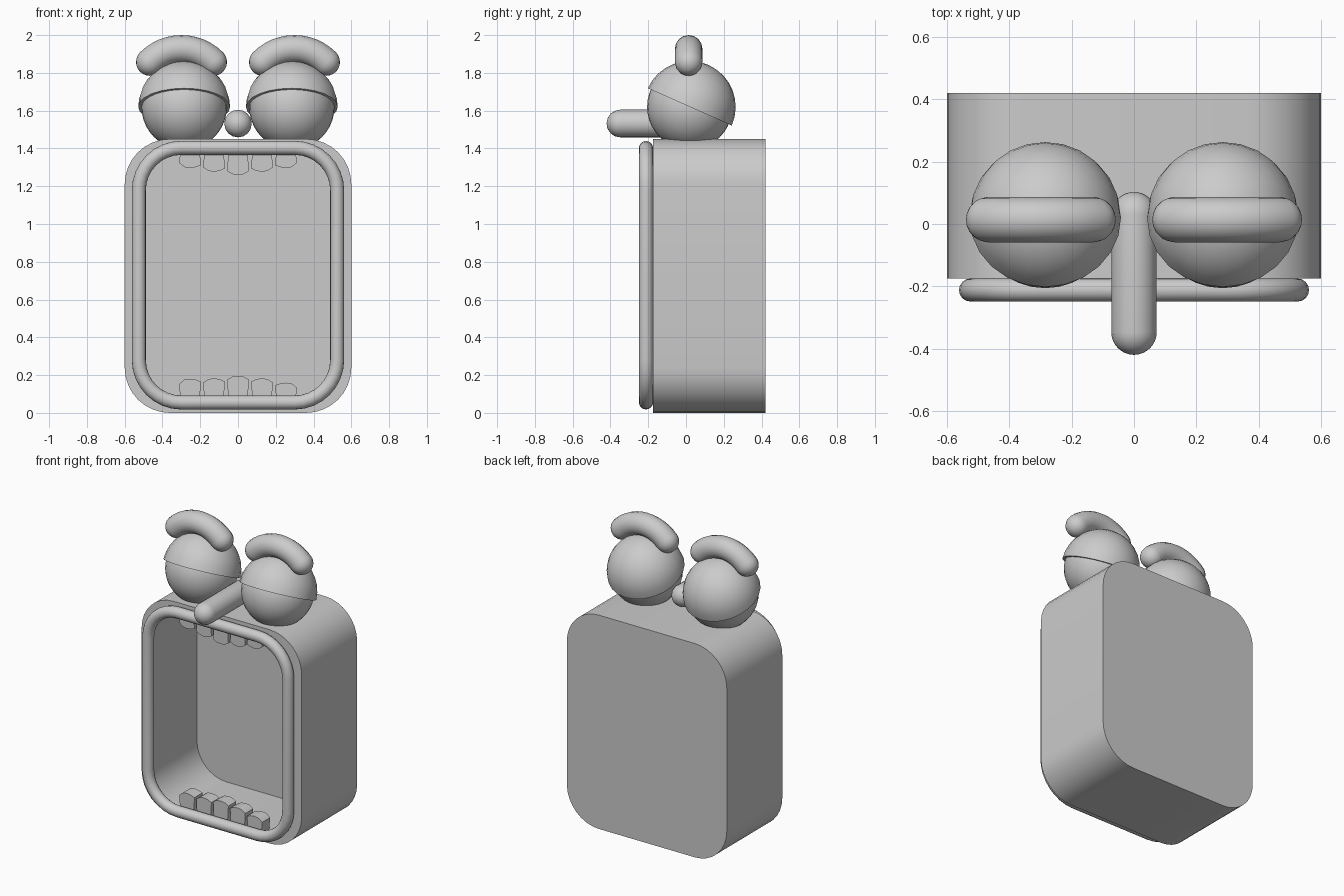
import bpy, bmesh, math
from math import sin, cos, pi
from mathutils import Vector, Matrix

if "Cube" in bpy.data.objects:
    bpy.data.objects.remove(bpy.data.objects["Cube"])


def smooth(ob, angle=35):
    bpy.ops.object.select_all(action='DESELECT')
    ob.select_set(True)
    bpy.context.view_layer.objects.active = ob
    bpy.ops.object.shade_smooth_by_angle(angle=math.radians(angle))


def add_mesh(name, bm):
    bmesh.ops.recalc_face_normals(bm, faces=bm.faces[:])
    me = bpy.data.meshes.new(name)
    bm.to_mesh(me)
    bm.free()
    ob = bpy.data.objects.new(name, me)
    bpy.context.collection.objects.link(ob)
    smooth(ob)
    return ob


def rounded_rect(y, hw, z0, z1, r, n=8):
    pts = []
    for k, (cx, cz) in enumerate([(hw - r, z1 - r), (r - hw, z1 - r),
                                  (r - hw, z0 + r), (hw - r, z0 + r)]):
        for i in range(n + 1):
            a = (k + i / n) * pi / 2
            pts.append(Vector((cx + r * cos(a), y, cz + r * sin(a))))
    return pts


def tube(name, pts, r, cyclic=False):
    path = [(p, 1.0) for p in pts]
    if not cyclic:  # hemispherical ends made by tapering the radius
        def cap(end, before):
            d = (end - before).normalized()
            return [(end + d * r * sin(t), max(cos(t), 0.01))
                    for t in [i * pi / 16 for i in range(1, 9)]]
        path = cap(pts[0], pts[1])[::-1] + path + cap(pts[-1], pts[-2])
    cu = bpy.data.curves.new(name, 'CURVE')
    cu.dimensions = '3D'
    cu.bevel_depth = r
    cu.bevel_resolution = 6
    cu.use_fill_caps = not cyclic
    sp = cu.splines.new('POLY')
    sp.points.add(len(path) - 1)
    for q, (p, rad) in zip(sp.points, path):
        q.co = (*p, 1)
        q.radius = rad
    sp.use_cyclic_u = cyclic
    ob = bpy.data.objects.new(name, cu)
    bpy.context.collection.objects.link(ob)
    bpy.ops.object.select_all(action='DESELECT')
    ob.select_set(True)
    bpy.context.view_layer.objects.active = ob
    bpy.ops.object.convert(target='MESH')
    smooth(bpy.context.object, 50)


# hollow body: outside back -> outside front -> mouth rim -> mouth back
bm = bmesh.new()
loops = [[bm.verts.new(p) for p in rounded_rect(*a)] for a in (
    (0.42, 0.6, 0, 1.45, 0.24), (-0.175, 0.6, 0, 1.45, 0.24),
    (-0.175, 0.525, 0.055, 1.4, 0.22), (0.31, 0.525, 0.055, 1.4, 0.22))]
for a, b in zip(loops, loops[1:]):
    for i in range(len(a)):
        j = (i + 1) % len(a)
        bm.faces.new((a[i], a[j], b[j], b[i]))
bm.faces.new(loops[0])
bm.faces.new(loops[-1])
add_mesh("body", bm)

# lip ring around the mouth
tube("lips", rounded_rect(-0.212, 0.525, 0.055, 1.403, 0.225), 0.037, True)

# nose
tube("nose", [Vector((0, y, 1.532)) for y in (-0.347, -0.15, 0.03)], 0.073)

# teeth: extruded rounded blocks, upper and lower rows
def tooth(name, x, base, tip, lean):
    s = 1 if tip > base else -1
    prof = [(-0.05, base), (0.05, base), (0.057, tip - s * (0.02 + lean)),
            (0.03, tip - s * 0.004), (0, tip), (-0.03, tip - s * 0.004),
            (-0.057, tip - s * (0.02 - lean))]
    bm = bmesh.new()
    f = bm.faces.new([bm.verts.new((x + px, -0.185, pz)) for px, pz in prof])
    ext = bmesh.ops.extrude_face_region(bm, geom=[f], use_keep_orig=True)
    bmesh.ops.translate(bm, vec=(0, 0.085, 0),
                        verts=[v for v in ext['geom'] if isinstance(v, bmesh.types.BMVert)])
    add_mesh(name, bm)

lower = [0.18, 0.183, 0.196, 0.183, 0.16]
upper = [1.297, 1.277, 1.26, 1.277, 1.297]
for i in range(5):
    x = (i - 2) * 0.127
    lean = (i - 2) * 0.003
    tooth("lower_tooth", x, 0.045, lower[i], lean)
    tooth("upper_tooth", x, 1.41, upper[i], lean)

# eyes, tilted half-shell eyelids and brows
for side, s in (("left", -1), ("right", 1)):
    loc = Vector((s * 0.285, 0.02, 1.62))
    bm = bmesh.new()
    bmesh.ops.create_uvsphere(bm, u_segments=32, v_segments=20, radius=0.226,
                              matrix=Matrix.Translation(loc))
    add_mesh(side + "_eye", bm)

    bm = bmesh.new()
    bmesh.ops.create_uvsphere(bm, u_segments=24, v_segments=16, radius=0.243)
    bmesh.ops.delete(bm, geom=[v for v in bm.verts if v.co.z < -0.001], context='VERTS')
    rim = [e for e in bm.edges if e.is_boundary]
    bmesh.ops.contextual_create(bm, geom=rim)
    bm.transform(Matrix.Translation(loc) @ Matrix.Rotation(math.radians(-24), 4, 'X'))
    add_mesh(side + "_eyelid", bm)

    R = 0.237
    tube(side + "_brow", [Vector((s * 0.299 + R * sin(t), 0.014, 1.927 - R + R * cos(t)))
                          for t in [math.radians(-45 + i * 7.5) for i in range(13)]], 0.073)
